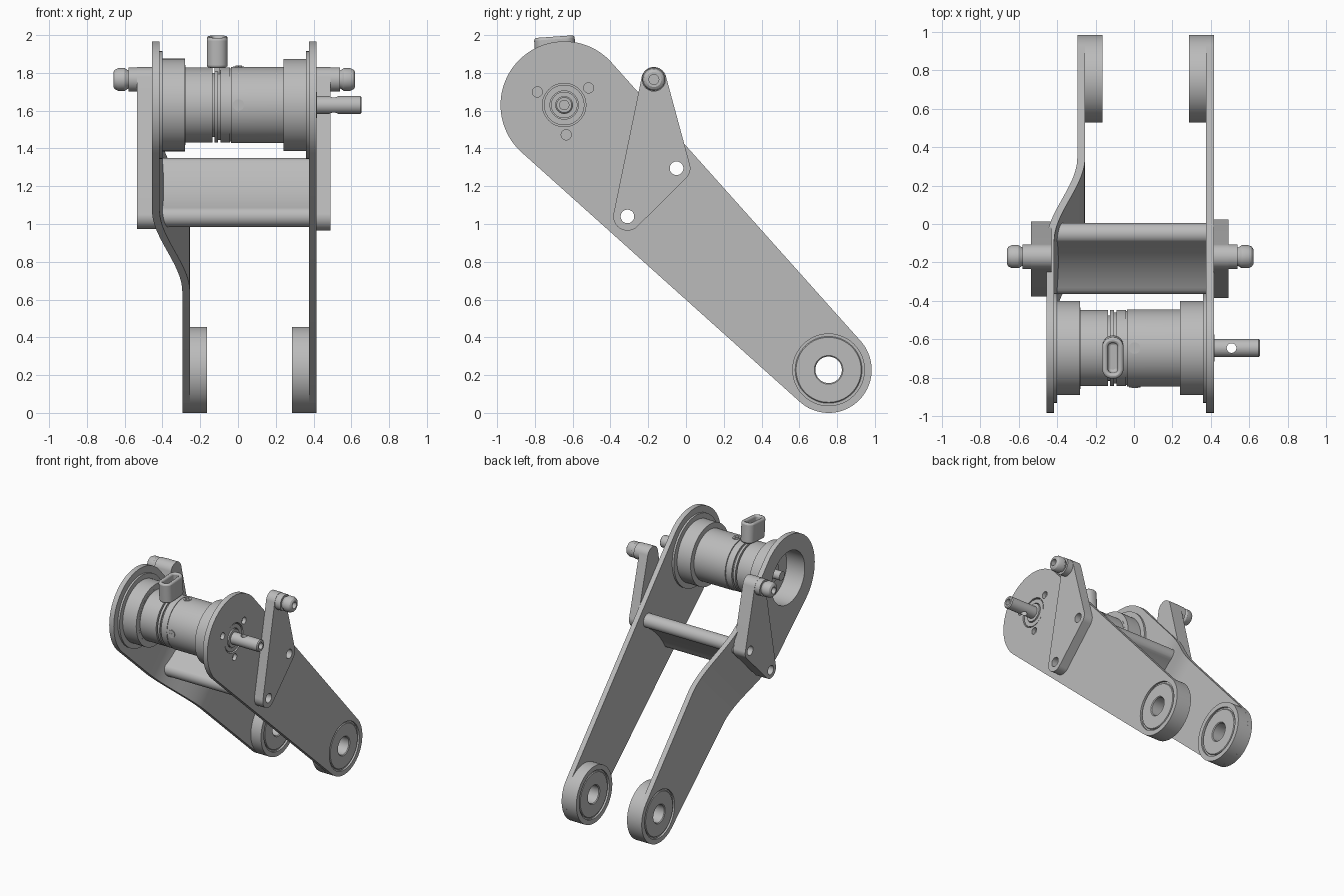
import bpy, bmesh, math
from mathutils import Vector, Matrix, geometry

cube = bpy.data.objects.get("Cube")
if cube:
    bpy.data.objects.remove(cube, do_unlink=True)

steel = bpy.data.materials.new("brushed grey")
steel.use_nodes = True
GREY = (0.5, 0.5, 0.5, 1)
steel.diffuse_color = GREY
steel.node_tree.nodes["Principled BSDF"].inputs["Base Color"].default_value = GREY

MOTOR = (-0.645, 1.63)      # y, z of the main axes
FOOT = (0.755, 0.228)
PIN_A, PIN_B = (-0.05, 1.295), (-0.31, 1.04)
PEG = (-0.17, 1.765)
parts = []


def finish(name, bm):
    bmesh.ops.recalc_face_normals(bm, faces=bm.faces)
    mesh = bpy.data.meshes.new(name)
    bm.to_mesh(mesh)
    bm.free()
    mesh.materials.append(steel)
    ob = bpy.data.objects.new(name, mesh)
    bpy.context.collection.objects.link(ob)
    parts.append(ob)
    return ob


def circle(c, r, n=48):
    return [(c[0] + r * math.cos(math.tau * i / n), c[1] + r * math.sin(math.tau * i / n))
            for i in range(n)]


def hull(*discs):
    pts = [Vector(p) for c, r in discs for p in circle(c, r, 96)]
    return [pts[i] for i in geometry.convex_hull_2d(pts)]


def prism(name, outline, x0, x1, holes=(), bend=None):
    """Extrude a y-z outline with round holes from x0 to x1, optionally bent."""
    bm = bmesh.new()
    for loop in [outline] + [circle(c, r) for c, r in holes]:
        vs = [bm.verts.new((x0, p[0], p[1])) for p in loop]
        for i, v in enumerate(vs):
            bm.edges.new((vs[i - 1], v))
    bmesh.ops.triangle_fill(bm, edges=bm.edges[:], use_beauty=True, normal=(1, 0, 0))
    if bend:
        start, end, shift = bend
        origin = Vector((0, *MOTOR))
        axis = (Vector((0, *FOOT)) - origin).normalized()
        for i in range(25):
            at = origin + axis * (start + (end - start) * i / 24)
            bmesh.ops.bisect_plane(bm, geom=bm.verts[:] + bm.edges[:] + bm.faces[:],
                                   plane_co=at, plane_no=axis)
    ext = bmesh.ops.extrude_face_region(bm, geom=bm.faces[:])["geom"]
    bmesh.ops.translate(bm, vec=(x1 - x0, 0, 0),
                        verts=[g for g in ext if isinstance(g, bmesh.types.BMVert)])
    if bend:
        for v in bm.verts:
            t = ((v.co - origin).dot(axis) - start) / (end - start)
            t = min(max(t, 0), 1)
            v.co.x += shift * t * t * (3 - 2 * t)
    return finish(name, bm)


def lathe(name, c, profile, closed=False, n=64):
    """Turn an (x, radius) profile about the x axis through c."""
    bm = bmesh.new()
    vs = [bm.verts.new((x, c[0], c[1] + r)) for x, r in profile]
    edges = [bm.edges.new(pair) for pair in zip(vs, vs[1:])]
    if closed:
        edges.append(bm.edges.new((vs[-1], vs[0])))
    bmesh.ops.spin(bm, geom=vs + edges, cent=(0, *c), axis=(1, 0, 0),
                   angle=math.tau, steps=n, use_duplicate=False)
    bmesh.ops.remove_doubles(bm, verts=bm.verts[:], dist=1e-5)
    return finish(name, bm)


def ring(name, c, x0, x1, r0, r1):
    return lathe(name, c, [(x0, r0), (x1, r0), (x1, r1), (x0, r1)], closed=True)


# Side plates
plate = hull((MOTOR, 0.337), (FOOT, 0.228))
pins = [(PIN_A, 0.036), (PIN_B, 0.036)]
screws = [(MOTOR[0] + 0.158 * math.cos(math.radians(a)),
           MOTOR[1] + 0.158 * math.sin(math.radians(a))) for a in (35, 154, 274)]
prism("left_plate", plate, 0.375, 0.415,
      pins + [(FOOT, 0.19), (MOTOR, 0.115)] + [(s, 0.027) for s in screws])
prism("right_plate", plate, -0.455, -0.415,
      pins + [(FOOT, 0.19), (MOTOR, 0.21)], bend=(0.48, 1.12, 0.16))

# Foot housings and bearings
for side, x0, x1, outer0, outer1 in (("left", 0.285, 0.375, 0.285, 0.415),
                                     ("right", -0.255, -0.165, -0.295, -0.165)):
    ring(side + "_foot_housing", FOOT, x0, x1, 0.19, 0.228)
    ring(side + "_bearing_seat", FOOT, outer0 + 0.015, outer1 - 0.015, 0.16, 0.192)
    a, b = outer0 + 0.004, outer1 - 0.004
    lathe(side + "_bearing", FOOT,
          [(a, 0.076), (a + 0.006, 0.07), (b - 0.006, 0.07), (b, 0.076),
           (b, 0.172), (b - 0.006, 0.177), (a + 0.006, 0.177), (a, 0.172)], closed=True)

# Motor mounts
ring("left_mount_flange", MOTOR, 0.36, 0.376, 0.15, 0.285)
ring("left_mount", MOTOR, 0.24, 0.376, 0.15, 0.244)
ring("right_mount_flange", MOTOR, -0.416, -0.40, 0.21, 0.285)
ring("right_mount", MOTOR, -0.416, -0.28, 0.21, 0.245)

# Motor body with grooves and rear nub
R = 0.198
lathe("motor_body", MOTOR, [
    (-0.40, 0), (-0.40, 0.035), (-0.31, 0.035), (-0.31, 0.09), (-0.295, 0.09), (-0.295, 0.212),
    (-0.279, 0.212), (-0.279, R), (-0.136, R), (-0.136, 0.17), (-0.124, 0.17), (-0.124, R),
    (-0.105, R), (-0.105, 0.185), (-0.092, 0.185), (-0.092, R), (-0.042, R), (-0.042, R - 0.005),
    (-0.036, R - 0.005), (-0.036, R + 0.003), (0.245, R + 0.003), (0.385, R), (0.385, 0)])

# Shaft collar and drilled output shaft
ring("shaft_collar", MOTOR, 0.38, 0.41, 0.075, 0.107)
ring("shaft_bush", MOTOR, 0.38, 0.418, 0.04, 0.07)
shaft = lathe("output_shaft", MOTOR, [
    (0.37, 0), (0.37, 0.047), (0.648, 0.047), (0.655, 0.04), (0.655, 0.025), (0.60, 0.025), (0.60, 0)])
bm = bmesh.new()
bmesh.ops.create_cone(bm, cap_ends=True, segments=32, radius1=0.025, radius2=0.025, depth=0.3,
                      matrix=Matrix.Translation((0.507, *MOTOR)))
cutter = finish("shaft_cutter", bm)
cutter.hide_render = True
parts.remove(cutter)
mod = shaft.modifiers.new("cross hole", "BOOLEAN")
mod.operation, mod.object, mod.solver = "DIFFERENCE", cutter, "EXACT"
bpy.context.view_layer.objects.active = shaft
bpy.ops.object.modifier_apply(modifier=mod.name)
bpy.data.objects.remove(cutter, do_unlink=True)

# Small cross-head screws on the motor
for name, tilt in (("front_screw", 90), ("top_screw", 0)):
    bm = bmesh.new()
    place = Matrix.Translation((0.003, *MOTOR)) @ Matrix.Rotation(math.radians(tilt), 4, "X")
    bmesh.ops.create_cone(bm, cap_ends=True, segments=24, radius1=0.03, radius2=0.03, depth=0.02,
                          matrix=place @ Matrix.Translation((0, 0, 0.195)))
    for size in ((0.034, 0.007, 0.004), (0.007, 0.034, 0.004)):
        bmesh.ops.create_cube(bm, size=1, matrix=place @ Matrix.Translation((0, 0, 0.206))
                              @ Matrix.Diagonal((*size, 1)))
    finish(name, bm)

# Terminal tab with slotted top, and its neck
bm = bmesh.new()
bmesh.ops.create_cube(bm, size=1, matrix=Matrix.Diagonal((0.11, 0.215, 0.16, 1)))
upright = [e for e in bm.edges if abs(e.verts[0].co.z - e.verts[1].co.z) > 0.1]
bmesh.ops.bevel(bm, geom=upright, offset=0.05, segments=8, affect="EDGES", profile=0.5)
top = max(bm.faces, key=lambda f: f.calc_center_median().z)
bmesh.ops.inset_region(bm, faces=[top], thickness=0.03)
low = bmesh.ops.extrude_discrete_faces(bm, faces=[top])["faces"][0]
bmesh.ops.translate(bm, vec=(0, 0, -0.08), verts=low.verts[:])
bm.transform(Matrix.Translation((-0.11, -0.692, 1.912)) @ Matrix.Rotation(math.radians(4), 4, "X"))
tab = finish("terminal_tab", bm)
bevel = tab.modifiers.new("soft edges", "BEVEL")
bevel.width, bevel.segments, bevel.limit_method = 0.014, 3, "ANGLE"
bevel.angle_limit = math.radians(50)
bm = bmesh.new()
bmesh.ops.create_cube(bm, size=1, matrix=Matrix.Translation((-0.11, -0.67, 1.82))
                      @ Matrix.Diagonal((0.03, 0.12, 0.06, 1)))
finish("tab_neck", bm)

# Waisted cross bar between the plates
mid = (Vector(PIN_A) + Vector(PIN_B)) / 2
along = (Vector(PIN_A) - Vector(PIN_B)).normalized()
across = Vector((-along.y, along.x))
half, r = (Vector(PIN_A) - Vector(PIN_B)).length / 2, 0.055
one_side = []
for i in range(20):
    t = 1 - 2 * i / 20
    one_side.append((half * t, 0.028 + 0.027 * t * t))
for i in range(24):
    a = math.pi / 2 + math.pi * i / 24
    one_side.append((-half + r * math.cos(a), r * math.sin(a)))
bar = [mid + along * (u * s) + across * (v * s) for s in (1, -1) for u, v in one_side]
prism("cross_bar", bar, -0.425, 0.38, pins)

# Triangular brackets with pegs
for side, s, x0, x1, shoulder, tip, rr in (("left", 1, 0.414, 0.49, 0.545, 0.62, 0.075),
                                           ("right", -1, 0.43, 0.535, 0.585, 0.66, 0.066)):
    tri = hull((PEG, 0.066), (PIN_A, rr - 0.002), (PIN_B, rr))
    prism(side + "_bracket", tri, s * x0, s * x1, pins)
    lathe(side + "_peg", PEG, [(s * x, q) for x, q in (
        (x1 - 0.02, 0), (x1 - 0.02, 0.064), (shoulder - 0.006, 0.064), (shoulder - 0.006, 0.048),
        (shoulder, 0.05), (shoulder + 0.015, 0.06), (tip - 0.025, 0.06), (tip - 0.008, 0.052),
        (tip, 0.04), (tip, 0.026), (tip - 0.05, 0.026), (tip - 0.05, 0))])

# Smooth shading with sharp edges kept
bpy.ops.object.select_all(action="DESELECT")
for ob in parts:
    ob.select_set(True)
bpy.context.view_layer.objects.active = parts[0]
bpy.ops.object.shade_smooth_by_angle(angle=math.radians(30))
